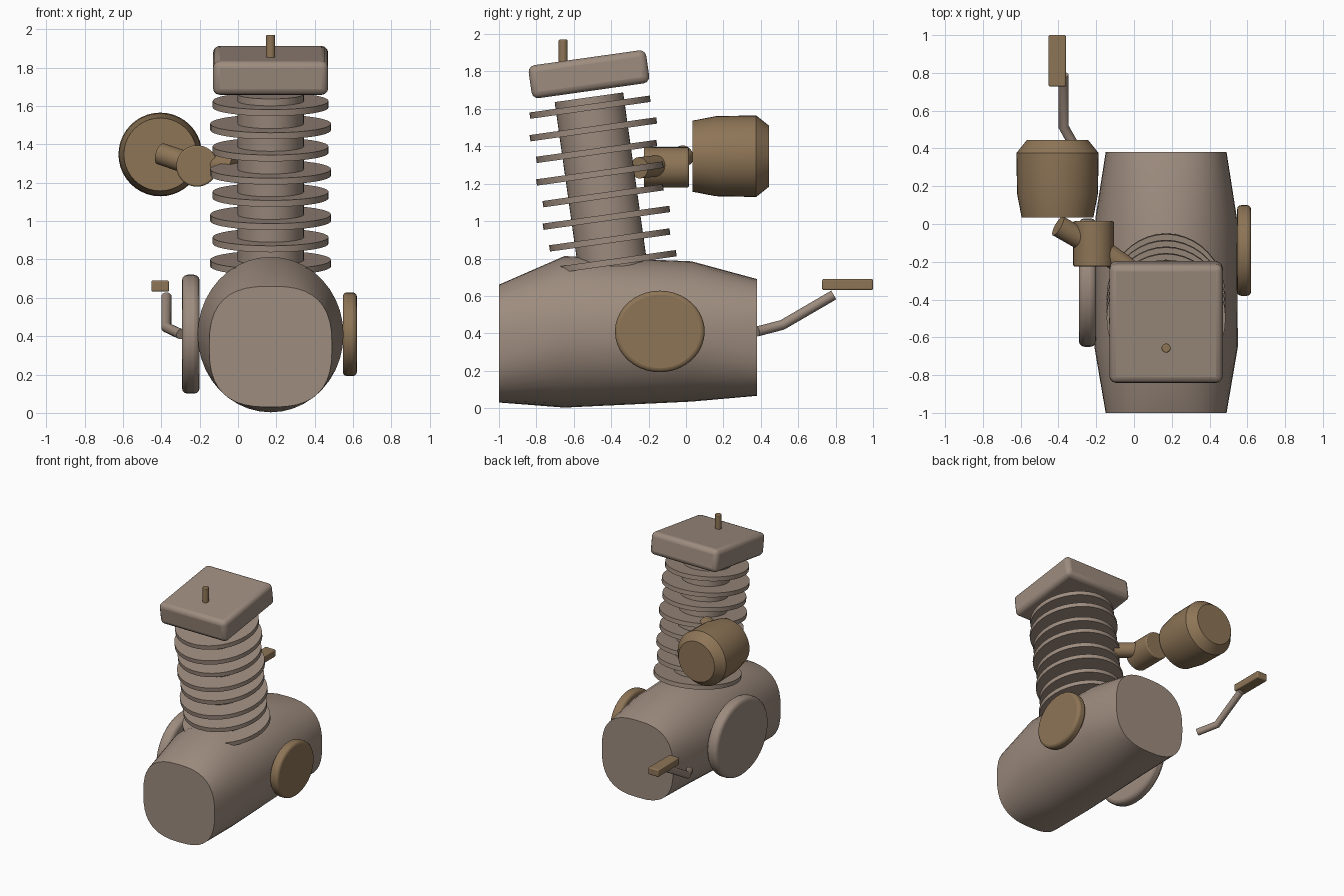
import bpy, bmesh, math
from mathutils import Vector, Matrix

if "Cube" in bpy.data.objects:
    bpy.data.objects.remove(bpy.data.objects["Cube"])


def material(name, rgb):
    m = bpy.data.materials.new(name)
    m.diffuse_color = (*rgb, 1)
    m.use_nodes = True
    m.node_tree.nodes["Principled BSDF"].inputs["Base Color"].default_value = m.diffuse_color
    return m


TAUPE = material("taupe metal", (0.34, 0.262, 0.211))
BROWN = material("bronze brown", (0.27, 0.178, 0.094))
CX = 0.17                      # centre line of the engine
TILT = math.radians(8)         # forward lean of the cylinder


def finish(name, bm, mat, matrix=None, bevel=0.0, seg=3):
    bmesh.ops.recalc_face_normals(bm, faces=bm.faces)
    me = bpy.data.meshes.new(name)
    bm.to_mesh(me)
    bm.free()
    ob = bpy.data.objects.new(name, me)
    bpy.context.collection.objects.link(ob)
    if matrix:
        ob.matrix_world = matrix
    me.materials.append(mat)
    if bevel:
        b = ob.modifiers.new("bevel", 'BEVEL')
        b.width, b.segments = bevel, seg
        b.limit_method, b.angle_limit = 'ANGLE', math.radians(40)
    bpy.ops.object.select_all(action='DESELECT')
    ob.select_set(True)
    bpy.context.view_layer.objects.active = ob
    bpy.ops.object.shade_smooth_by_angle(angle=math.radians(35))
    return ob


def loft(name, rings, mat):
    """Skin a list of equal rings of points and cap both ends."""
    bm = bmesh.new()
    loops = [[bm.verts.new(p) for p in r] for r in rings]
    n = len(loops[0])
    for a, b in zip(loops, loops[1:]):
        for i in range(n):
            j = (i + 1) % n
            bm.faces.new((a[i], a[j], b[j], b[i]))
    bm.faces.new(loops[0])
    bm.faces.new(loops[-1])
    return finish(name, bm, mat)


def section(y, cx, cz, rx, rz, power=2.0, n=40):
    """Superellipse ring facing along y."""
    pts = []
    for i in range(n):
        a = 2 * math.pi * i / n
        c, s = math.cos(a), math.sin(a)
        pts.append((cx + rx * math.copysign(abs(c) ** (2 / power), c), y,
                    cz + rz * math.copysign(abs(s) ** (2 / power), s)))
    return pts


def drum(name, centre, rot, rx, ry, depth, mat, bevel=0.0, seg=3):
    """Elliptical cylinder along its local z."""
    bm = bmesh.new()
    bmesh.ops.create_cone(bm, cap_ends=True, segments=40, radius1=1, radius2=1,
                          depth=depth)
    bmesh.ops.scale(bm, vec=(rx, ry, 1), verts=bm.verts)
    return finish(name, bm, mat, Matrix.Translation(centre) @ rot, bevel, seg)


def rod(name, a, b, r, mat):
    a, b = Vector(a), Vector(b)
    rot = (b - a).to_track_quat('Z', 'Y').to_matrix().to_4x4()
    return drum(name, (a + b) / 2, rot, r, r, (b - a).length, mat)


def box(name, centre, rot, size, mat, bevel):
    bm = bmesh.new()
    bmesh.ops.create_cube(bm, size=1)
    bmesh.ops.scale(bm, vec=size, verts=bm.verts)
    return finish(name, bm, mat, Matrix.Translation(centre) @ rot, bevel)


def pipe(name, points, r, mat):
    """Bent tube with mitred corners in the path."""
    pts = [Vector(p) for p in points]
    rings = []
    for i, p in enumerate(pts):
        d0 = (p - pts[i - 1]).normalized() if i else Vector()
        d1 = (pts[i + 1] - p).normalized() if i < len(pts) - 1 else Vector()
        t = (d0 + d1).normalized()
        u = t.cross(Vector((0, 0, 1))).normalized()
        v = u.cross(t)
        rings.append([p + r * (u * math.cos(k * math.pi / 8) + v * math.sin(k * math.pi / 8))
                      for k in range(16)])
    return loft(name, rings, mat)


FLAT = Matrix.Identity(4)
LEAN = Matrix.Rotation(TILT, 4, 'X')
SIDE = Matrix.Rotation(math.pi / 2, 4, 'Y')
ALONG = Matrix.Rotation(math.pi / 2, 4, 'X')

# Crankcase: squarish ends swelling to a round middle
loft("crankcase", [
    section(-1.0, CX, 0.345, 0.32, 0.315, 2.7),
    section(-0.65, CX, 0.408, 0.38, 0.405),
    section(0.03, CX, 0.41, 0.375, 0.375),
    section(0.38, CX, 0.378, 0.32, 0.312, 2.7)], TAUPE)

# Leaning cylinder barrel
axis = LEAN @ Vector((0, 0, 1))
top = Vector((CX, -0.519, 1.662))
drum("cylinder_barrel", top - axis * 0.49, LEAN, 0.173, 0.185, 0.98, TAUPE)

# Cooling fins, alternating narrow and wide
for i in range(8):
    wide = i % 2
    drum(f"cooling_fin_{i + 1}", (CX, -0.513 + 0.0175 * i, 1.609 - 0.1183 * i), LEAN,
         0.315 if wide else 0.302, 0.342 if wide else 0.325, 0.034, TAUPE)

# Cylinder head and spark plug
box("cylinder_head", (CX, -0.519, 1.785), LEAN, (0.60, 0.635, 0.178), TAUPE, 0.035)
drum("spark_plug", (CX, -0.657, 1.89), FLAT, 0.024, 0.024, 0.16, BROWN, 0.005, 2)

# Side covers
drum("clutch_cover", (0.583, -0.14, 0.41), SIDE, 0.218, 0.24, 0.074, BROWN, 0.022)
drum("flywheel_cover", (-0.246, -0.31, 0.41), SIDE, 0.31, 0.34, 0.092, TAUPE, 0.03)

# Intake: carburettor, two pipes and air filter
drum("carburettor", (-0.214, -0.105, 1.287), ALONG, 0.108, 0.108, 0.24, BROWN, 0.008, 2)
rod("intake_pipe", (-0.21, -0.11, 1.30), (-0.01, -0.25, 1.285), 0.057, BROWN)
rod("filter_pipe", (-0.21, -0.12, 1.285), (-0.402, -0.01, 1.35), 0.057, BROWN)
loft("air_filter", [section(y, -0.405, 1.347, r, r) for y, r in (
    (0.035, 0.19), (0.16, 0.214), (0.375, 0.218), (0.445, 0.162))], BROWN)

# Kick lever and its pedal
pipe("kick_lever", [(-0.297, 0.38, 0.41), (-0.373, 0.515, 0.445), (-0.373, 0.79, 0.605)],
     0.027, TAUPE)
box("kick_pedal", (-0.406, 0.864, 0.661), FLAT, (0.092, 0.272, 0.058), BROWN, 0.008)
